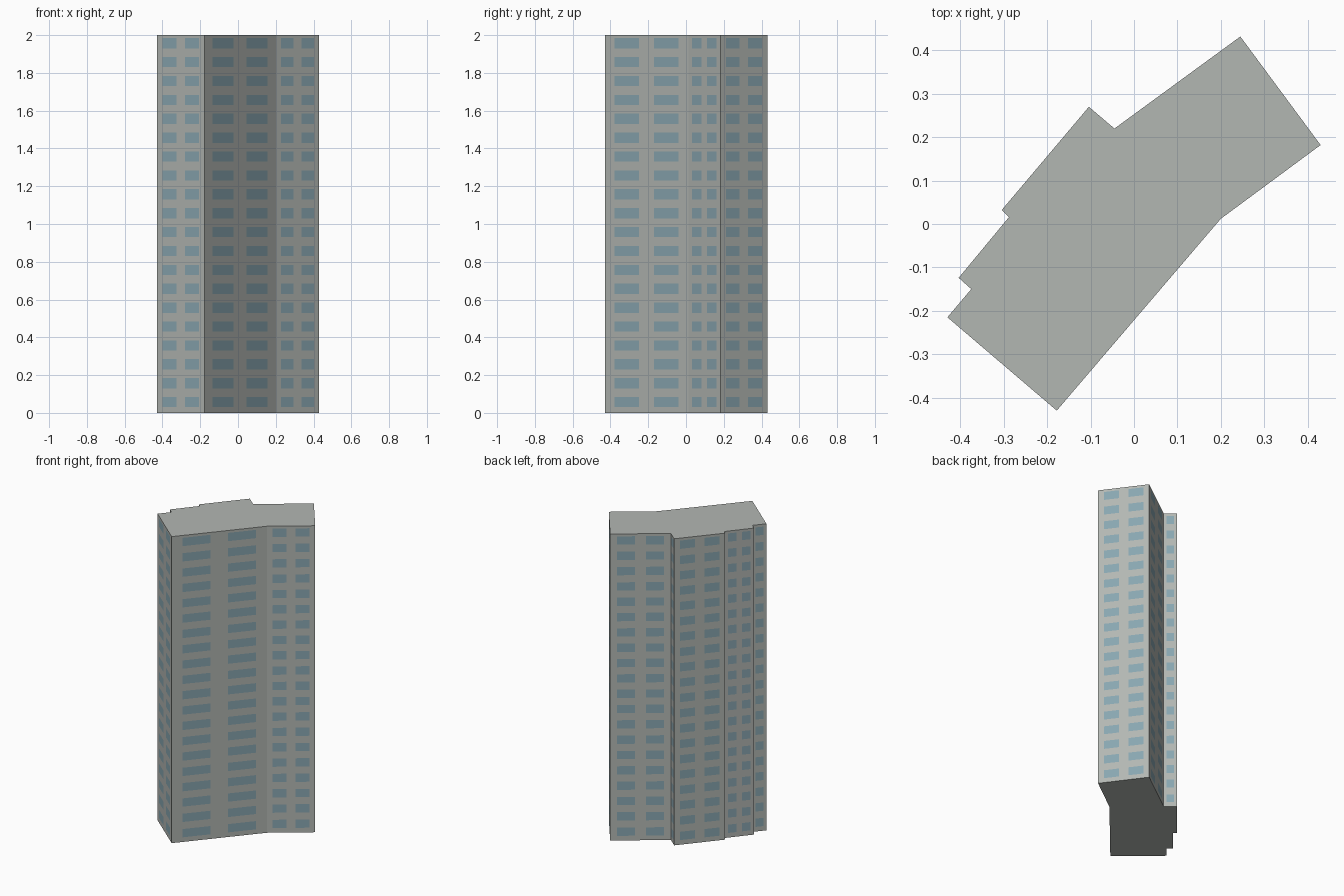
import bpy
import bmesh
from mathutils import Vector

cube = bpy.data.objects.get("Cube")
if cube:
    bpy.data.objects.remove(cube, do_unlink=True)

HEIGHT, FLOORS = 2.0, 20
STOREY = HEIGHT / FLOORS
SILL, HEAD = 0.03, 0.084
PAIR, SINGLE = (0.115, 0.41, 0.59, 0.885), (0.2, 0.8)

# Footprint corners, counter-clockwise from the front corner
FOOTPRINT = [(-0.178, -0.43), (0.2, 0.012), (0.43, 0.182), (0.245, 0.432),
             (-0.045, 0.22), (-0.104, 0.27), (-0.305, 0.032), (-0.288, 0.016),
             (-0.404, -0.124), (-0.375, -0.15), (-0.43, -0.215)]


def material(name, colour):
    mat = bpy.data.materials.new(name)
    mat.use_nodes = True
    mat.diffuse_color = (*colour, 1)
    bsdf = mat.node_tree.nodes["Principled BSDF"]
    bsdf.inputs["Base Color"].default_value = (*colour, 1)
    bsdf.inputs["Roughness"].default_value = 0.9
    return mat


def window_edges(length):
    """Window edges along a wall, as fractions of its length."""
    if length < 0.05:
        return ()
    return SINGLE if length < 0.12 else PAIR


# Outline points, each flagged when a window starts there
outline = []
for i, corner in enumerate(FOOTPRINT):
    a, b = Vector(corner), Vector(FOOTPRINT[(i + 1) % len(FOOTPRINT)])
    outline.append((a, False))
    for k, t in enumerate(window_edges((b - a).length)):
        outline.append((a.lerp(b, t), k % 2 == 0))

# Levels, each flagged when a window row starts there
levels = [(0.0, False)]
for floor in range(FLOORS):
    levels += [(floor * STOREY + SILL, True), (floor * STOREY + HEAD, False)]
levels.append((HEIGHT, False))

# Walls with flush windows, closed by the base and the roof
bm = bmesh.new()
rings = [[bm.verts.new((p.x, p.y, z)) for p, _ in outline] for z, _ in levels]
for row, (low, high) in enumerate(zip(rings, rings[1:])):
    for i, (_, starts) in enumerate(outline):
        j = (i + 1) % len(outline)
        face = bm.faces.new((low[i], low[j], high[j], high[i]))
        face.material_index = int(starts and levels[row][1])
bm.faces.new(rings[0][::-1])
bm.faces.new(rings[-1])

mesh = bpy.data.meshes.new("tower_block")
bm.to_mesh(mesh)
bm.free()
mesh.materials.append(material("pale grey concrete", (0.45, 0.475, 0.45)))
mesh.materials.append(material("blue grey glass", (0.25, 0.385, 0.44)))
bpy.context.collection.objects.link(bpy.data.objects.new("tower_block", mesh))
